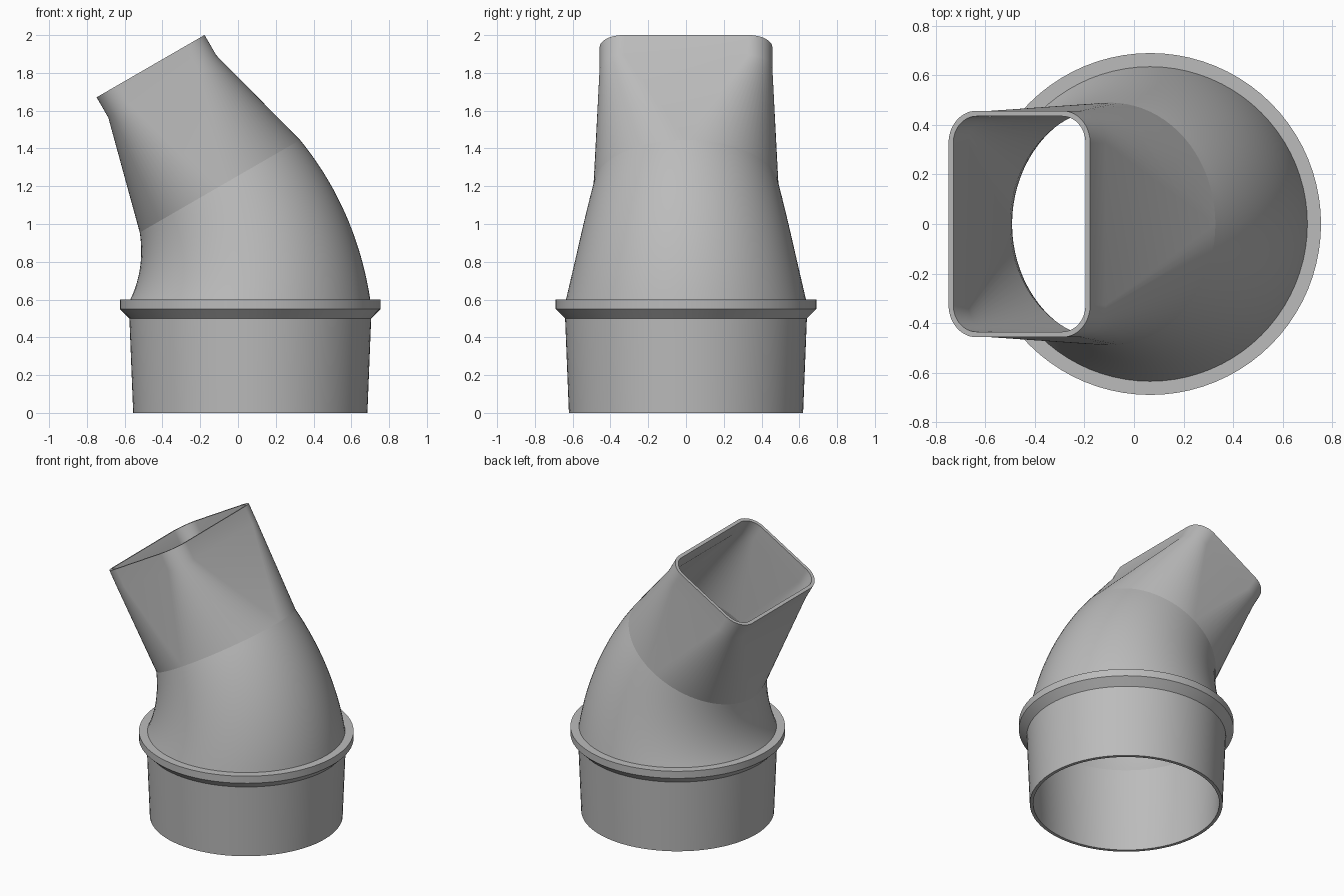
import bpy, bmesh
from math import sin, cos, pi, radians
from mathutils import Vector

cube = bpy.data.objects.get("Cube")
if cube:
    bpy.data.objects.remove(cube, do_unlink=True)

grey = bpy.data.materials.new("plastic grey")
grey.use_nodes = True
colour = (0.5, 0.5, 0.5, 1)
grey.diffuse_color = colour
grey.node_tree.nodes["Principled BSDF"].inputs["Base Color"].default_value = colour

STEPS = 20           # segments per quarter turn
WALL = 0.022
BASE_X = 0.065
BEND_R = 1.2         # radius of the elbow centre line
BEND = radians(30)
COLLAR_TOP = 0.6


def section(centre, tilt, half_u, half_v, corner):
    """Rounded rectangle tilted about y; a circle when corner = half_u = half_v."""
    u = Vector((cos(tilt), 0, sin(tilt)))
    v = Vector((0, 1, 0))
    ring = []
    for q, (su, sv) in enumerate(((1, 1), (-1, 1), (-1, -1), (1, -1))):
        for i in range(STEPS + 1):
            a = (q + i / STEPS) * pi / 2
            pu = su * (half_u - corner) + corner * cos(a)
            pv = sv * (half_v - corner) + corner * sin(a)
            ring.append(centre + u * pu + v * pv)
    return ring


def disc(z, r):
    return section(Vector((BASE_X, 0, z)), 0, r, r, r)


def loft(name, rings):
    """Skin a list of matching rings into one smooth object."""
    bm = bmesh.new()
    rows = [[bm.verts.new(p) for p in ring] for ring in rings]
    n = len(rows[0])
    for a, b in zip(rows, rows[1:]):
        for i in range(n):
            j = (i + 1) % n
            bm.faces.new((a[i], a[j], b[j], b[i]))
    bmesh.ops.remove_doubles(bm, verts=bm.verts, dist=0.0001)
    mesh = bpy.data.meshes.new(name)
    bm.to_mesh(mesh)
    bm.free()
    mesh.materials.append(grey)
    obj = bpy.data.objects.new(name, mesh)
    bpy.context.collection.objects.link(obj)
    bpy.ops.object.select_all(action='DESELECT')
    obj.select_set(True)
    bpy.context.view_layer.objects.active = obj
    bpy.ops.object.shade_smooth_by_angle(angle=radians(30))


# Round socket: inner wall down, bottom lip, outer wall up
loft("socket", [disc(COLLAR_TOP, 0.635 - WALL), disc(0.5, 0.64 - WALL),
                disc(0, 0.62 - WALL), disc(0, 0.62), disc(0.5, 0.64)])

# Collar with a chamfered underside
loft("collar", [disc(0.5, 0.64), disc(0.55, 0.69),
                disc(COLLAR_TOP, 0.69), disc(COLLAR_TOP, 0.635)])


# Tapering elbow
def elbow_ring(t, inset):
    a = t * BEND
    centre = Vector((BASE_X - BEND_R * (1 - cos(a)), 0, COLLAR_TOP + BEND_R * sin(a)))
    r = 0.635 + (0.49 - 0.635) * t - inset
    return section(centre, a, r, r, r)


BENDS = 20
loft("elbow_outside", [elbow_ring(i / BENDS, 0) for i in range(BENDS + 1)])
loft("elbow_inside", [elbow_ring(1 - i / BENDS, WALL) for i in range(BENDS + 1)])

# Round-to-rectangular outlet with a short straight mouth
start = Vector((BASE_X - BEND_R * (1 - cos(BEND)), 0, COLLAR_TOP + BEND_R * sin(BEND)))
axis = Vector((-sin(BEND), 0, cos(BEND)))


def mouth(along, inset):
    return section(start + axis * along, BEND, 0.33 - inset, 0.457 - inset, 0.13 - inset)


loft("outlet", [elbow_ring(1, 0), mouth(0.61, 0), mouth(0.734, 0),
                mouth(0.734, WALL), mouth(0.61, WALL), elbow_ring(1, WALL)])
